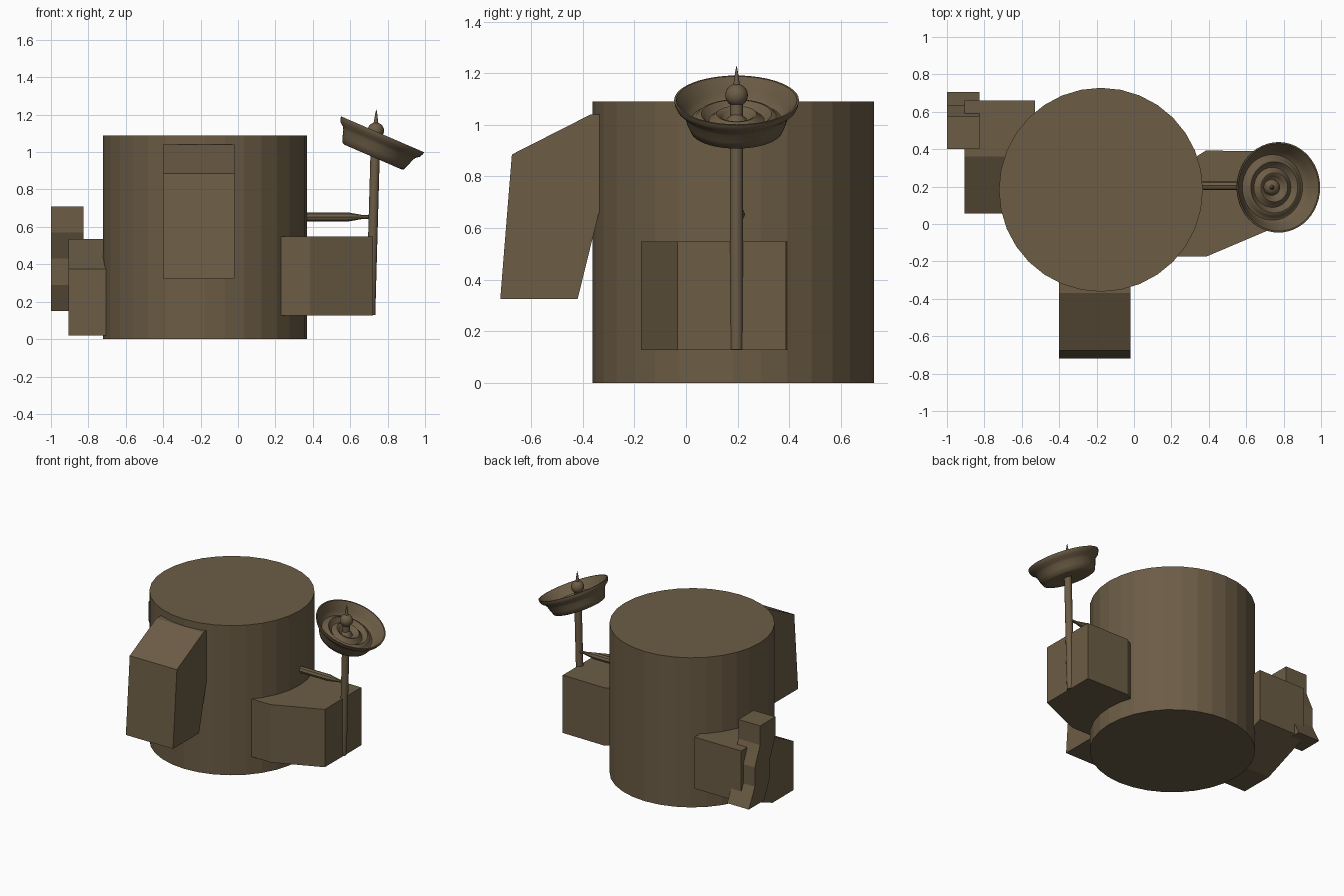
import bpy, bmesh, math
from mathutils import Matrix, Vector

if "Cube" in bpy.data.objects:
    bpy.data.objects.remove(bpy.data.objects["Cube"])

mat = bpy.data.materials.new("olive_brown")
mat.diffuse_color = (0.15, 0.108, 0.06, 1)
mat.use_nodes = True
mat.node_tree.nodes["Principled BSDF"].inputs["Base Color"].default_value = mat.diffuse_color


def finish(name, bm, smooth=None):
    bmesh.ops.remove_doubles(bm, verts=bm.verts, dist=1e-5)
    bmesh.ops.recalc_face_normals(bm, faces=bm.faces)
    me = bpy.data.meshes.new(name)
    bm.to_mesh(me)
    bm.free()
    me.materials.append(mat)
    ob = bpy.data.objects.new(name, me)
    bpy.context.collection.objects.link(ob)
    if smooth:
        bpy.ops.object.select_all(action='DESELECT')
        ob.select_set(True)
        bpy.context.view_layer.objects.active = ob
        bpy.ops.object.shade_smooth_by_angle(angle=math.radians(smooth))
    return ob


def prism(name, pts, lo, hi, axis):
    """Extrude a flat outline: axis 'x' takes (y, z) points, 'z' takes (x, y) points."""
    bm = bmesh.new()
    place = (lambda p, t: (t, p[0], p[1])) if axis == 'x' else (lambda p, t: (p[0], p[1], t))
    a = [bm.verts.new(place(p, lo)) for p in pts]
    b = [bm.verts.new(place(p, hi)) for p in pts]
    bm.faces.new(a)
    bm.faces.new(b)
    for i in range(len(pts)):
        j = (i + 1) % len(pts)
        bm.faces.new((a[i], a[j], b[j], b[i]))
    return finish(name, bm)


def lathe(name, profile, origin, axis, sides, smooth=None):
    """Spin (radius, height) points round an axis through origin."""
    bm = bmesh.new()
    vs = [bm.verts.new((r, 0, h)) for r, h in profile]
    es = [bm.edges.new(e) for e in zip(vs, vs[1:])]
    bmesh.ops.spin(bm, geom=vs + es, cent=(0, 0, 0), axis=(0, 0, 1),
                   angle=2 * math.pi, steps=sides, use_duplicate=False)
    rot = Vector((0, 0, 1)).rotation_difference(Vector(axis)).to_matrix().to_4x4()
    bm.transform(Matrix.Translation(origin) @ rot)
    return finish(name, bm, smooth)


# Main tank
lathe("tank_body", [(0, 0), (0.545, 0), (0.545, 1.09), (0, 1.09)],
      (-0.177, 0.183, 0), (0, 0, 1), 32)

# Front equipment box with sloped roof
prism("front_box", [(-0.30, 1.04), (-0.37, 1.04), (-0.675, 0.885), (-0.72, 0.325),
                    (-0.42, 0.325), (-0.34, 0.65), (-0.30, 0.75)], -0.40, -0.02, 'x')

# Right side box with chamfered corner
prism("right_box", [(0.22, -0.175), (0.385, -0.175), (0.722, -0.032), (0.722, 0.388),
                    (0.385, 0.393), (0.30, 0.34)], 0.127, 0.548, 'z')

# Back left box
prism("left_box", [(0.66, 0.535), (0.36, 0.535), (0.055, 0.375), (0.055, 0.02),
                   (0.30, 0.02), (0.66, 0.16)], -0.907, -0.53, 'x')

# Zigzag bracket on the left box
front = [(0.40, 0.71), (0.40, 0.57), (0.46, 0.43), (0.46, 0.29), (0.53, 0.15)]
prism("left_bracket", front + [(y + 0.175, z) for y, z in reversed(front)], -1.0, -0.825, 'x')

# Connector rod from tank to mast
lathe("connector_rod", [(0, 0), (0.024, 0), (0.024, 0.24), (0.01, 0.32), (0.01, 0.37), (0, 0.37)],
      (0.35, 0.205, 0.653), (1, 0, 0), 8)

# Mast, tip ball and spike, all on one slightly leaning axis
base, lean = Vector((0.709, 0.196, 0.13)), Vector((0.028, 0, 1)).normalized()
lathe("mast", [(0, 0), (0.025, 0), (0.025, 0.96), (0, 0.96)], base, lean, 16, 40)
ball = [(0.044 * math.sin(math.pi * i / 12), -0.044 * math.cos(math.pi * i / 12)) for i in range(13)]
lathe("mast_ball", ball, base + lean * 0.985, lean, 20, 40)
lathe("mast_spike", [(0.014, 0), (0.009, 0.03), (0.005, 0.06), (0, 0.083)],
      base + lean * 1.018, lean, 12, 40)

# Rippled dish
dish = [(0, -0.125), (0.10, -0.13), (0.165, -0.132), (0.178, -0.127), (0.192, -0.095),
        (0.202, -0.062), (0.212, -0.045), (0.232, -0.03), (0.24, -0.012), (0.242, 0.0),
        (0.234, 0.0), (0.222, -0.018), (0.205, -0.045)]
for i in range(21):
    r = 0.195 * (1 - i / 20)
    dish.append((r, -0.07 + 0.013 * math.cos(2 * math.pi * (r - 0.14) / 0.065)))
lathe("dish", dish, (0.773, 0.196, 1.095), (0.397, 0, 0.918), 48, 50)
